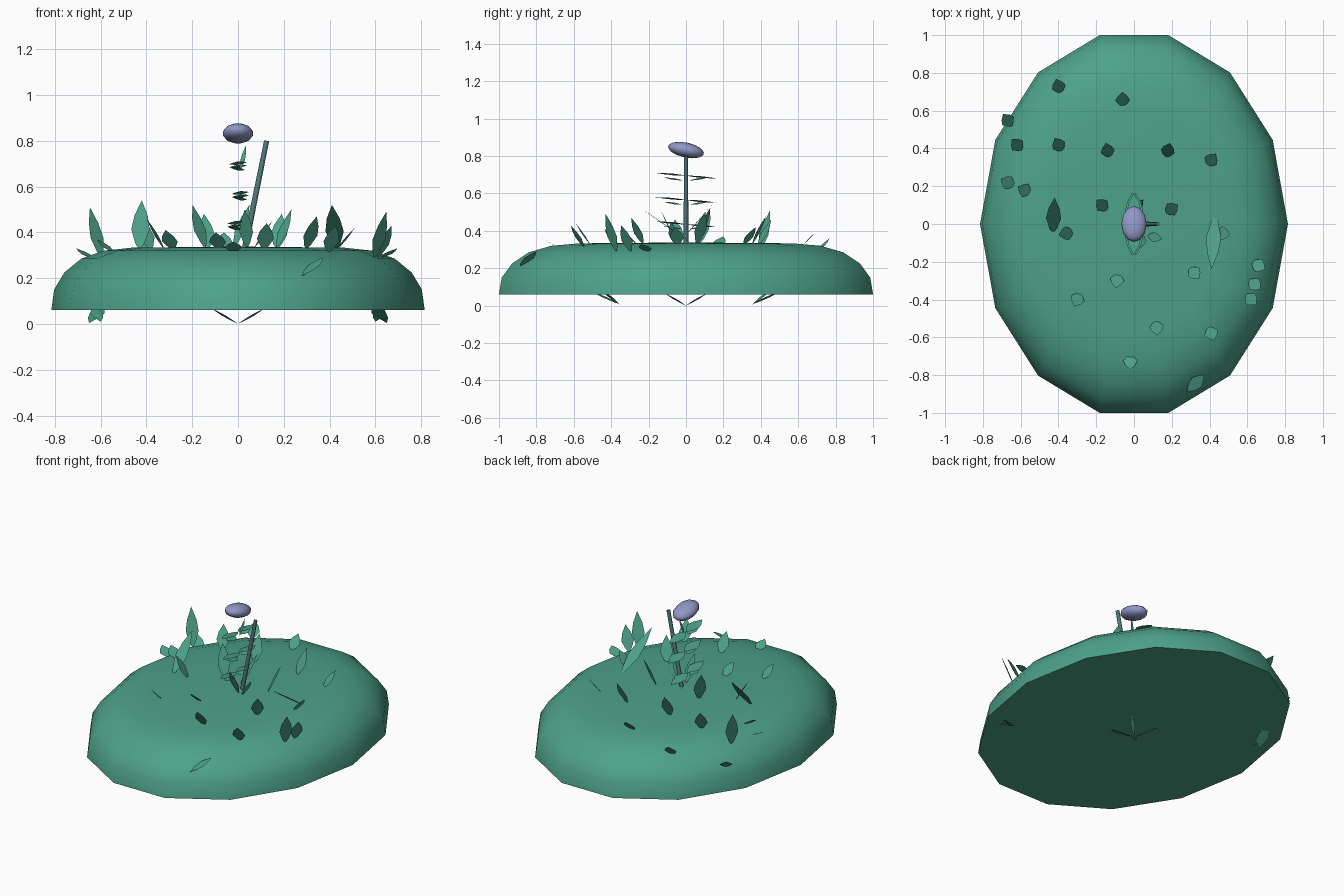
import bpy, bmesh, math
from mathutils import Vector, Matrix

if "Cube" in bpy.data.objects:
    bpy.data.objects.remove(bpy.data.objects["Cube"])


def material(name, rgb):
    m = bpy.data.materials.new(name)
    m.diffuse_color = (*rgb, 1)
    m.use_nodes = True
    m.node_tree.nodes["Principled BSDF"].inputs["Base Color"].default_value = m.diffuse_color
    return m


GREEN = material("sea green", (0.075, 0.36, 0.25))
TEAL = material("grey teal", (0.09, 0.20, 0.21))
LAVENDER = material("lavender", (0.28, 0.31, 0.56))

RX, RY = 0.815, 1.026
PROFILE = [(1, 0.06), (0.985, 0.15), (0.93, 0.225), (0.84, 0.285),
           (0.72, 0.32), (0.57, 0.333), (0.0, 0.338)]


def finish(name, bm, mat, smooth=None):
    me = bpy.data.meshes.new(name)
    bm.to_mesh(me)
    bm.free()
    me.materials.append(mat)
    ob = bpy.data.objects.new(name, me)
    bpy.context.collection.objects.link(ob)
    if smooth:
        bpy.ops.object.select_all(action='DESELECT')
        ob.select_set(True)
        bpy.context.view_layer.objects.active = ob
        bpy.ops.object.shade_smooth_by_angle(angle=math.radians(smooth))
    return ob


def mound_height(x, y):
    r = min(1, math.hypot(x / RX, y / RY))
    for (r1, z1), (r0, z0) in zip(PROFILE, PROFILE[1:]):
        if r >= r0:
            return z0 + (z1 - z0) * (r - r0) / (r1 - r0)


def add_leaf(bm, base, tip, width, side=None):
    """Flat pointed leaf, widest a little below the middle."""
    base, tip = Vector(base), Vector(tip)
    d = tip - base
    side = Vector(side) if side else d.cross(Vector((0, 0, 1)))
    side = side.normalized() * width / 2
    outline = [(0, 0), (0.15, 0.5), (0.42, 1), (0.7, 0.72), (1, 0),
               (0.7, -0.72), (0.42, -1), (0.15, -0.5)]
    bm.faces.new([bm.verts.new(base + d * t + side * s) for t, s in outline])


# Mound: 14-sided dome with a flat underside
bm = bmesh.new()
N = 14
rings = []
for r, z in PROFILE[:-1]:
    rings.append([bm.verts.new((RX * r * math.cos(2 * math.pi * i / N),
                                RY * r * math.sin(2 * math.pi * i / N), z)) for i in range(N)])
peak = bm.verts.new((0, 0, PROFILE[-1][1]))
for a, b in zip(rings, rings[1:]):
    for i in range(N):
        j = (i + 1) % N
        bm.faces.new((a[i], a[j], b[j], b[i]))
for i in range(N):
    bm.faces.new((rings[-1][i], rings[-1][(i + 1) % N], peak))
bm.faces.new(rings[0][::-1])
finish("mound", bm, GREEN, 40)

# Scattered leaves leaning outward: centre x, centre y, tip height
SPROUTS = [(-.40, .73, .36), (-.06, .66, .40), (-.62, .42, .51), (-.40, .42, .46),
           (-.14, .39, .48), (.18, .39, .48), (-.58, .18, .37), (-.67, .22, .33),
           (-.36, -.05, .46), (-.30, -.40, .41), (-.09, -.30, .40), (.32, -.26, .47),
           (.12, -.55, .44), (.41, -.58, .43), (-.02, -.73, .36), (.47, -.05, .42),
           (.41, .34, .42), (-.17, .10, .52), (.20, .08, .50), (.62, -.40, .49),
           (.64, -.32, .43), (.66, -.22, .33), (-.67, .55, .27)]
bm = bmesh.new()
for x, y, top in SPROUTS:
    lean = Vector((x * 0.6, y, 0)).normalized() * 0.04
    bx, by = x - lean.x, y - lean.y
    z = mound_height(bx, by) - 0.01
    add_leaf(bm, (bx, by, z), (x + lean.x, y + lean.y, top), 0.075)
finish("scattered_leaves", bm, GREEN)

# Large leaves and the drooping leaf at the front
bm = bmesh.new()
add_leaf(bm, (.43, .05, .32), (.41, -.24, .52), 0.08)
add_leaf(bm, (-.43, -.05, .32), (-.42, .14, .54), 0.08)
add_leaf(bm, (.37, -.80, .29), (.28, -.89, .21), 0.07)
finish("large_leaves", bm, GREEN)

# Leaves and thin roots poking out below the mound
bm = bmesh.new()
for s in (1, -1):
    add_leaf(bm, (-.59 * s, .50 * s, .075), (-.65 * s, .35 * s, 0.005), 0.07)
    add_leaf(bm, (-.63 * s, .44 * s, .075), (-.60 * s, .36 * s, 0.01), 0.06)
    for t in (1, -1):
        add_leaf(bm, (.11 * s, .11 * t, .065), (0, 0, 0), 0.025)
finish("lower_leaves", bm, GREEN)

# Leaning stem
a, b = Vector((.03, 0, .33)), Vector((.125, 0, .80))
bm = bmesh.new()
place = Matrix.Translation((a + b) / 2) @ (b - a).to_track_quat('Z', 'Y').to_matrix().to_4x4()
bmesh.ops.create_cone(bm, cap_ends=True, segments=8, radius1=0.013, radius2=0.011,
                      depth=(b - a).length, matrix=place)
finish("stem", bm, TEAL, 50)

# Paired leaves in three tiers around the centre
bm = bmesh.new()
for z, x in ((.435, -.01), (.565, .01), (.695, 0)):
    for s in (1, -1):
        add_leaf(bm, (x, 0, z), (x, .165 * s, z - .015 * s), 0.075, (1, 0, .12))
        add_leaf(bm, (x, .02 * s, z - .025), (x, .12 * s, z - .01), 0.06, (1, 0, -.15))
add_leaf(bm, (.01, 0, .67), (.035, .02, .78), 0.02, (1, 0, 0))
add_leaf(bm, (.07, -.06, .33), (.15, -.08, .45), 0.05)
add_leaf(bm, (-.02, .05, .33), (.05, .13, .52), 0.06)
add_leaf(bm, (.04, -.05, .33), (.03, -.13, .50), 0.06)
finish("centre_leaves", bm, GREEN)

# Tilted flower head
bm = bmesh.new()
place = (Matrix.Translation((0, 0, .832)) @ Matrix.Rotation(math.radians(-12), 4, 'X')
         @ Matrix.Diagonal((.068, .098, .040, 1)))
bmesh.ops.create_uvsphere(bm, u_segments=12, v_segments=7, radius=1, matrix=place)
finish("flower_head", bm, LAVENDER, 60)
